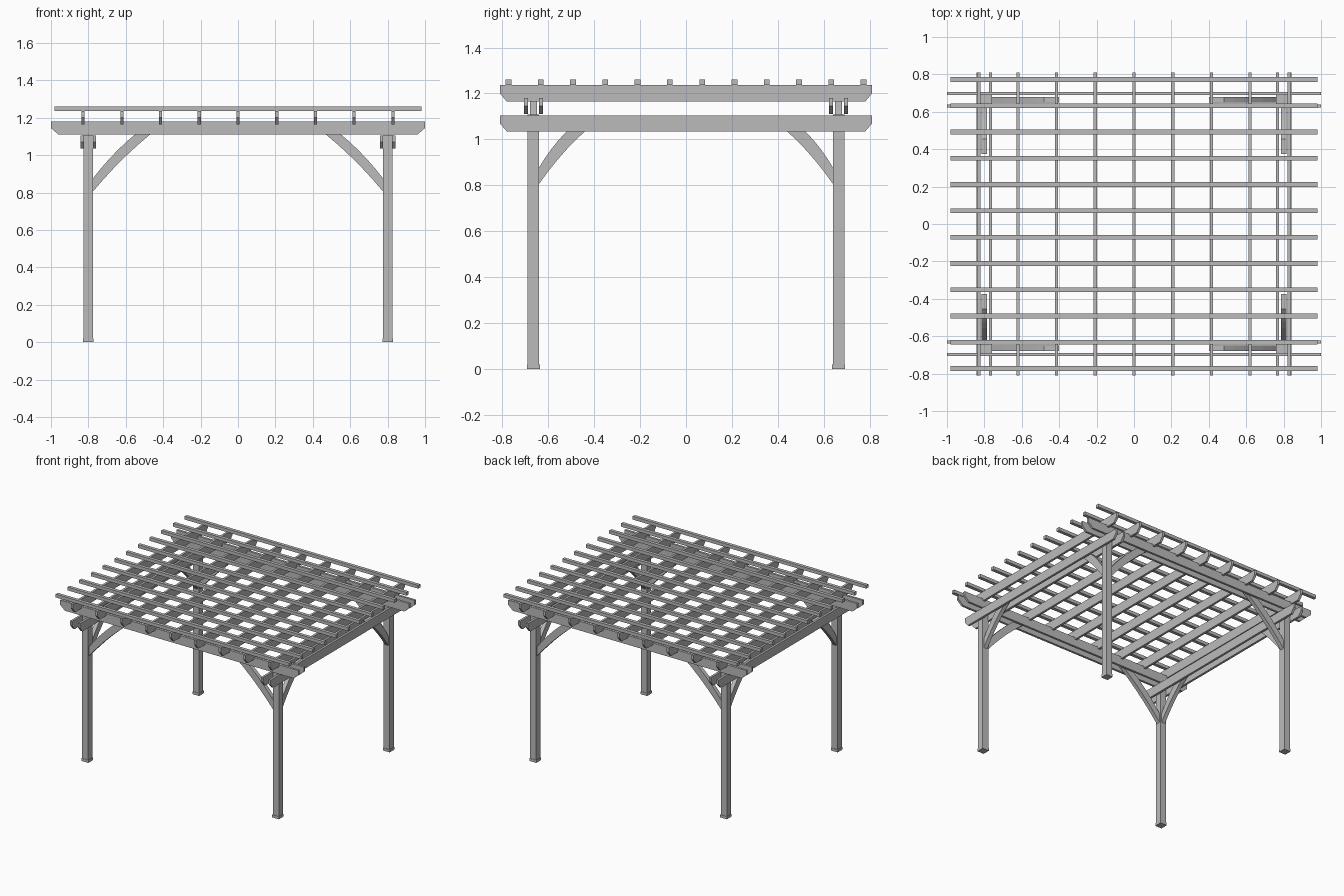
import bpy
import bmesh
from mathutils import Vector

if "Cube" in bpy.data.objects:
    bpy.data.objects.remove(bpy.data.objects["Cube"], do_unlink=True)

wood = bpy.data.materials.new("grey_timber")
wood.use_nodes = True
GREY = (0.5, 0.5, 0.5, 1)
wood.diffuse_color = GREY
wood.node_tree.nodes["Principled BSDF"].inputs["Base Color"].default_value = GREY

POST_X, POST_Y = 0.80, 0.664   # post centres
POST = 0.05                    # post width
PAIR = 0.033                   # offset of each beam in a pair
BOARD = 0.017                  # board thickness


def board(name, profile, axis, offset, thickness):
    """Extrude a (run, z) profile; the board runs along axis, offset sideways."""
    def place(run, side, z):
        return Vector((run, side, z)) if axis == "x" else Vector((side, run, z))

    bm = bmesh.new()
    low, high = offset - thickness / 2, offset + thickness / 2
    face = bm.faces.new([bm.verts.new(place(r, low, z)) for r, z in profile])
    extruded = bmesh.ops.extrude_face_region(bm, geom=[face])["geom"]
    verts = [g for g in extruded if isinstance(g, bmesh.types.BMVert)]
    bmesh.ops.translate(bm, verts=verts, vec=place(0, high - low, 0))
    bmesh.ops.recalc_face_normals(bm, faces=bm.faces)
    mesh = bpy.data.meshes.new(name)
    bm.to_mesh(mesh)
    bm.free()
    mesh.materials.append(wood)
    obj = bpy.data.objects.new(name, mesh)
    bpy.context.collection.objects.link(obj)
    return obj


def beam_profile(half, bottom, top, cut):
    """Long board with its lower end corners cut off at a slant."""
    nose = (bottom + top) / 2
    return [(-half, top), (-half, nose), (-half + cut, bottom),
            (half - cut, bottom), (half, nose), (half, top)]


def box_profile(centre, half, bottom, top):
    return [(centre - half, bottom), (centre + half, bottom),
            (centre + half, top), (centre - half, top)]


def brace_profile(start, sign, reach, top):
    """Slightly arched knee brace rising inward from a post."""
    low, high = [], []
    steps = 6
    for i in range(steps + 1):
        t = i / steps
        arch = 0.06 * t * (1 - t)
        run = start - reach * t - arch * -0.5
        low.append((sign * run, 0.80 + (top - 0.80) * t + arch))
    for i in range(steps + 1):
        t = i / steps
        arch = 0.06 * t * (1 - t)
        run = start - (reach - 0.08) * t + arch * 0.5
        high.append((sign * run, 0.87 + (top - 0.87) * t + arch))
    return low + high[::-1]


# Posts with feet, and two knee braces on each
for sx, side in ((1, "left"), (-1, "right")):
    for sy, end in ((-1, "front"), (1, "back")):
        tag = f"{end}_{side}"
        x, y = sx * POST_X, sy * POST_Y
        board(f"post_{tag}", box_profile(x, POST / 2, 0, 1.108), "x", y, POST)
        board(f"foot_{tag}", box_profile(x, 0.028, 0, 0.02), "x", y, 0.056)
        board(f"long_brace_{tag}",
              brace_profile(POST_X - 0.02, sx, 0.38, 1.165), "x", y, 0.03)
        board(f"side_brace_{tag}",
              brace_profile(POST_Y - 0.02, sy, 0.27, 1.09), "y", x, 0.03)

# Paired beams clasping the posts
for s, end in ((-1, "front"), (1, "back")):
    for p, place in ((-1, "inner"), (1, "outer")):
        board(f"{end}_beam_{place}", beam_profile(1.0, 1.11, 1.18, 0.04),
              "x", s * (POST_Y + p * PAIR), BOARD)
for s, side in ((1, "left"), (-1, "right")):
    for p, place in ((-1, "inner"), (1, "outer")):
        board(f"{side}_beam_{place}", beam_profile(0.81, 1.035, 1.105, 0.03),
              "y", s * (POST_X + p * PAIR), BOARD)

# Rafters running front to back
for i in range(9):
    board(f"rafter_{i + 1}", beam_profile(0.81, 1.165, 1.237, 0.03),
          "y", (i - 4) * 0.207, BOARD)

# Thin roof slats across the rafters
for i in range(12):
    board(f"roof_slat_{i + 1}", box_profile(0, 0.98, 1.236, 1.261),
          "x", (i - 5.5) * 0.1405, 0.025)
